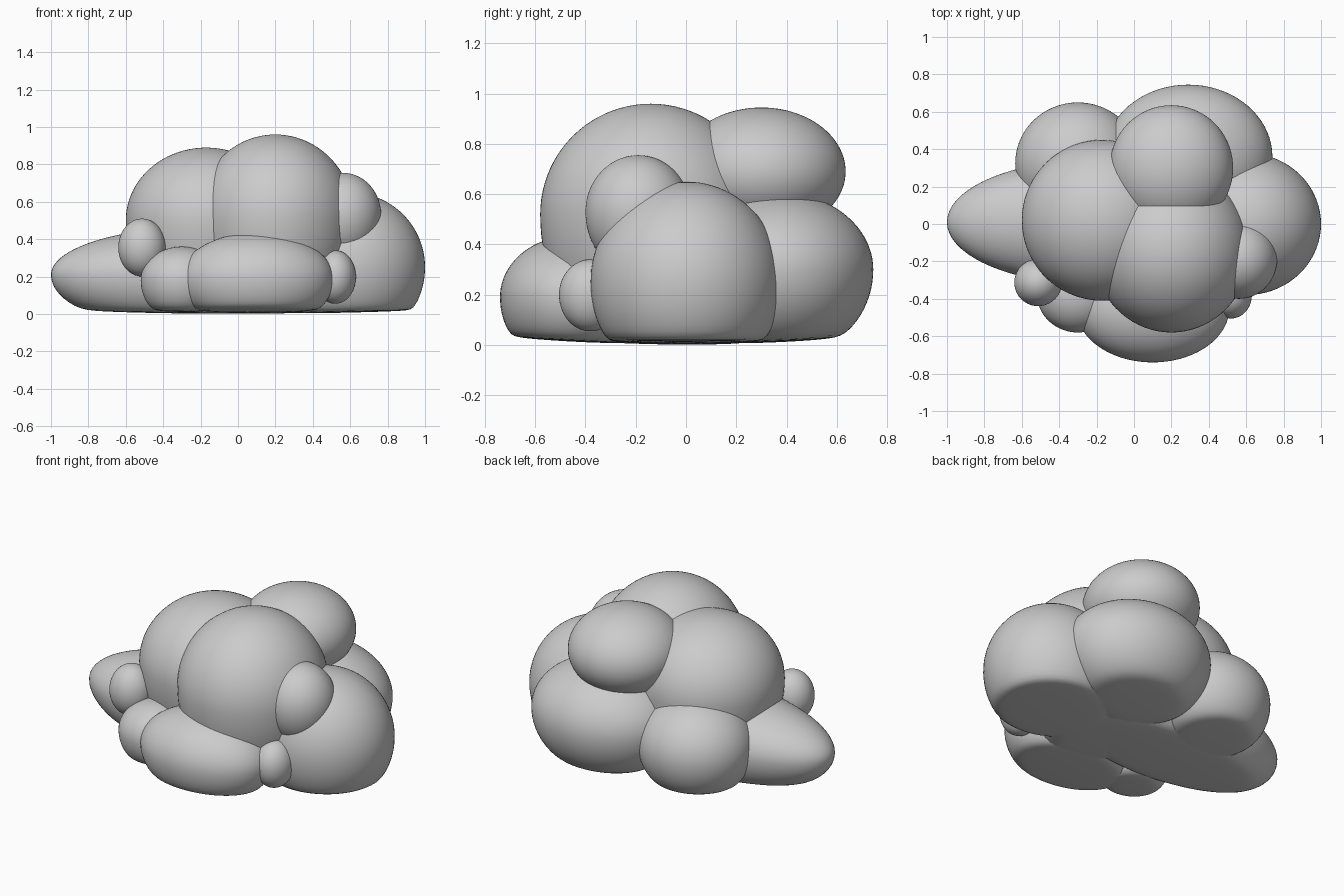
import bpy, bmesh, math

if "Cube" in bpy.data.objects:
    bpy.data.objects.remove(bpy.data.objects["Cube"])

# centre, radii (x, y, upper z), lower z radius
PUFFS = {
    "main_front_puff": ((0.20, -0.14, 0.52), (0.42, 0.44, 0.44), 0.60),
    "main_left_puff": ((-0.17, 0.02, 0.50), (0.43, 0.43, 0.39), 0.56),
    "top_back_puff": ((0.20, 0.30, 0.69), (0.33, 0.335, 0.255), 0.25),
    "back_puff": ((0.29, 0.36, 0.30), (0.45, 0.385, 0.31), 0.37),
    "right_puff": ((0.60, 0.00, 0.25), (0.40, 0.38, 0.40), 0.42),
    "front_puff": ((0.10, -0.45, 0.19), (0.41, 0.29, 0.245), 0.30),
    "left_tail_puff": ((-0.20, 0.01, 0.21), (0.80, 0.335, 0.255), 0.32),
    "back_left_puff": ((-0.30, 0.325, 0.24), (0.335, 0.325, 0.29), 0.32),
    "small_left_puff": ((-0.513, -0.313, 0.355), (0.127, 0.126, 0.155), 0.155),
    "front_left_puff": ((-0.30, -0.37, 0.18), (0.22, 0.21, 0.18), 0.23),
    "small_right_puff": ((0.52, -0.38, 0.20), (0.11, 0.125, 0.14), 0.15),
    "right_bump_puff": ((0.56, -0.19, 0.53), (0.205, 0.21, 0.225), 0.25),
}


def make_puff(name, centre, radii, lower):
    bm = bmesh.new()
    bmesh.ops.create_uvsphere(bm, u_segments=72, v_segments=44, radius=1)
    for v in bm.verts:
        rz = radii[2] if v.co.z > 0 else lower
        v.co = (centre[0] + v.co.x * radii[0],
                centre[1] + v.co.y * radii[1],
                centre[2] + v.co.z * rz)
    mesh = bpy.data.meshes.new(name)
    bm.to_mesh(mesh)
    bm.free()
    obj = bpy.data.objects.new(name, mesh)
    bpy.context.collection.objects.link(obj)
    return obj


# Fuse all puffs into one cloud
puffs = [make_puff(n, *p) for n, p in PUFFS.items()]
cloud = puffs[0]
cloud.name = "cloud"
bpy.context.view_layer.objects.active = cloud
cloud.select_set(True)
for puff in puffs[1:]:
    mod = cloud.modifiers.new("union", 'BOOLEAN')
    mod.operation = 'UNION'
    mod.solver = 'EXACT'
    mod.object = puff
    bpy.ops.object.modifier_apply(modifier=mod.name)
    bpy.data.objects.remove(puff)

# Press the underside onto a gently domed floor with a soft edge
for v in cloud.data.vertices:
    floor = 0.06 * v.co.y ** 2 + 0.02 * v.co.x ** 2
    d = v.co.z - floor
    v.co.z = floor + 0.5 * (d + math.sqrt(d * d + 0.03 ** 2)) - 0.0003

bpy.ops.object.shade_smooth_by_angle(angle=math.radians(30))
